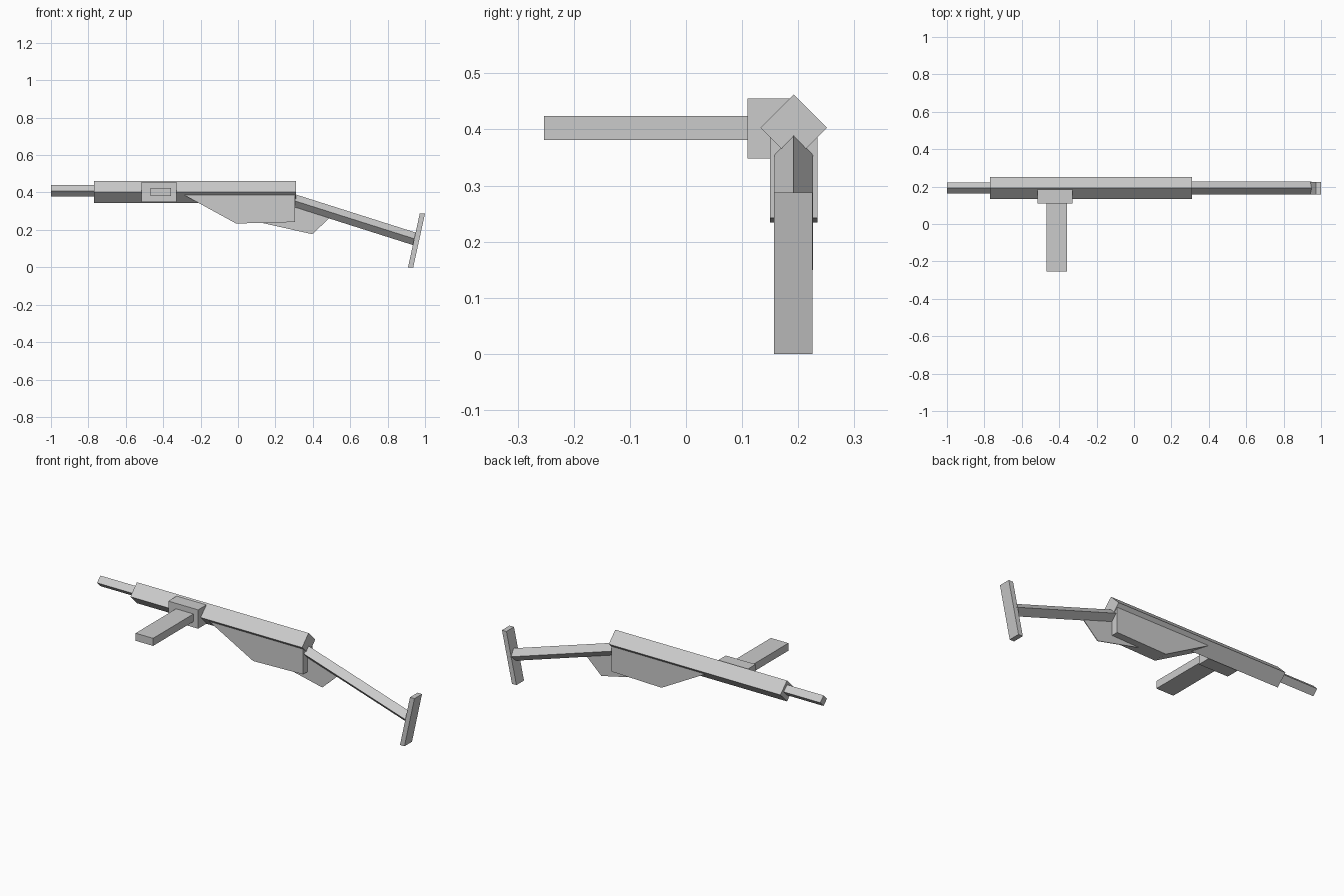
import bpy
import math
from mathutils import Vector, Matrix

cube = bpy.data.objects.get("Cube")
if cube:
    bpy.data.objects.remove(cube, do_unlink=True)

grey = bpy.data.materials.new("plain grey")
grey.use_nodes = True
colour = (0.6, 0.6, 0.6, 1)
grey.diffuse_color = colour
grey.node_tree.nodes["Principled BSDF"].inputs["Base Color"].default_value = colour

MID_Y = 0.192


def make(name, verts, faces):
    mesh = bpy.data.meshes.new(name)
    mesh.from_pydata(verts, [], faces)
    mesh.materials.append(grey)
    obj = bpy.data.objects.new(name, mesh)
    bpy.context.collection.objects.link(obj)
    return obj


def prism(name, front, back):
    """Closed solid joining two matching outlines."""
    n = len(front)
    faces = [tuple(range(n)), tuple(reversed(range(n, 2 * n)))]
    for i in range(n):
        j = (i + 1) % n
        faces.append((j, i, n + i, n + j))
    return make(name, front + back, faces)


def slab(name, outline, y0, y1):
    """Side outline (x, z), counter-clockwise from the front, given width in y."""
    return prism(name, [(x, y0, z) for x, z in outline], [(x, y1, z) for x, z in outline])


def diamond_bar(name, start, end, half):
    """Square bar standing on its edge, running between two (x, z) points."""
    a, b = (Vector((x, MID_Y, z)) for x, z in (start, end))
    side = Vector((0, half, 0))
    up = (b - a).normalized().cross(Vector((0, 1, 0))).normalized() * half
    ring = [-side, -up, side, up]
    return prism(name, [a + r for r in ring], [b + r for r in ring])


def box(name, x0, x1, y0, y1, z0, z1):
    return slab(name, [(x0, z0), (x1, z0), (x1, z1), (x0, z1)], y0, y1)


# Receiver and barrel
diamond_bar("receiver", (-0.77, 0.403), (0.31, 0.403), 0.0595)
diamond_bar("barrel", (-1.0, 0.409), (-0.76, 0.409), 0.03)

# Sideways magazine and its housing
box("magazine_housing", -0.515, -0.328, 0.11, 0.188, 0.348, 0.455)
box("magazine", -0.467, -0.357, -0.253, 0.115, 0.381, 0.424)

# Lower body under the receiver
slab("lower_body", [(-0.322, 0.405), (-0.01, 0.234), (0.305, 0.242), (0.305, 0.405)],
     0.150, 0.234)

# Thin grip web between the body and the stock
slab("grip_web", [(0.13, 0.237), (0.397, 0.177), (0.493, 0.267), (0.48, 0.29), (0.25, 0.36)],
     MID_Y - 0.002, MID_Y + 0.002)

# Sloping stock and butt plate
diamond_bar("stock_tube", (0.29, 0.3595), (0.95, 0.150), 0.034)
slab("butt_plate", [(0.909, 0.0), (0.937, 0.0), (1.0, 0.288), (0.972, 0.288)],
     0.157, 0.225)
